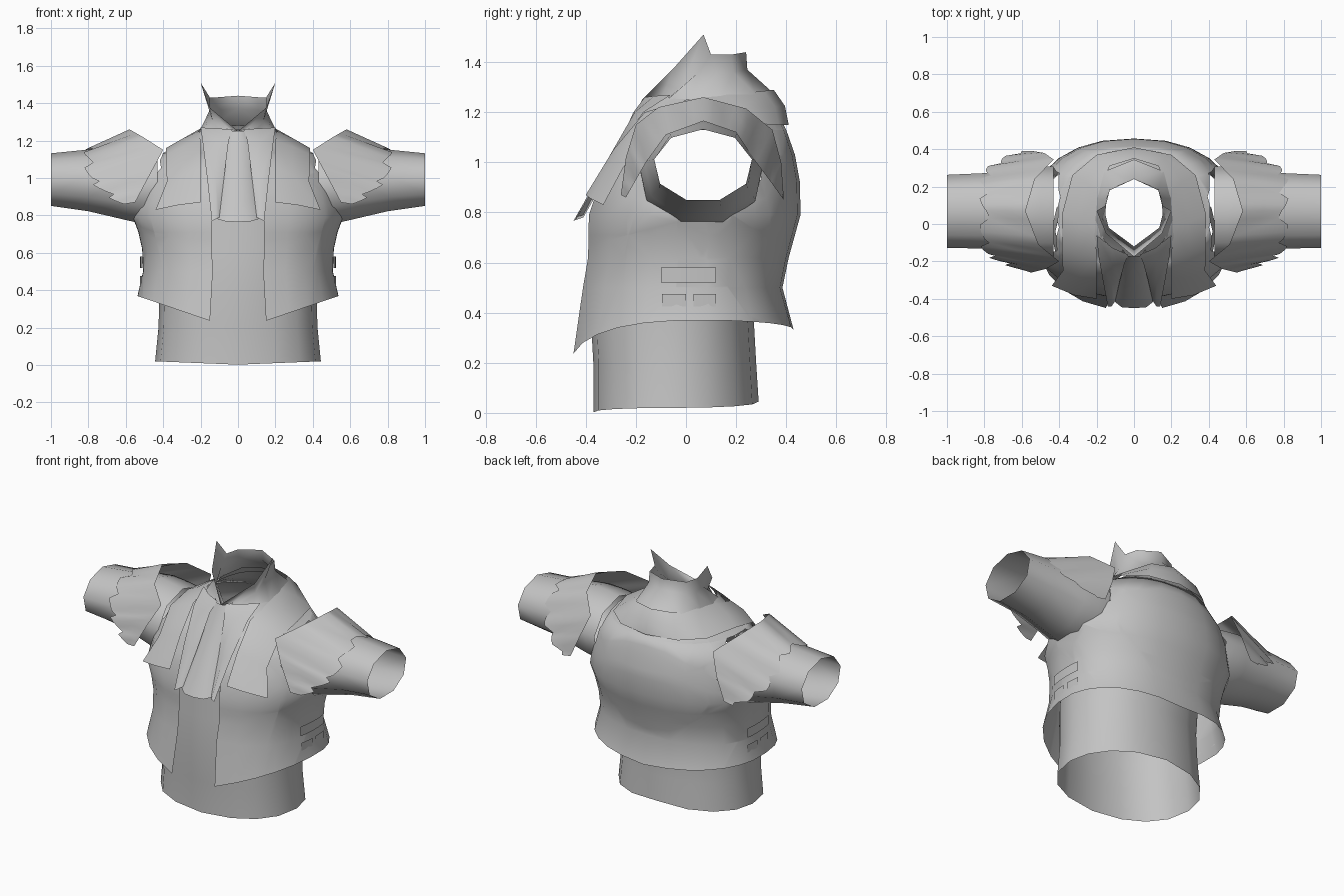
import bpy
import bmesh
from math import sin, cos, asin, pi
from mathutils import Vector

default_cube = bpy.data.objects.get("Cube")
if default_cube:
    bpy.data.objects.remove(default_cube, do_unlink=True)

# One plain cloth colour
cloth = bpy.data.materials.new("grey_cloth")
cloth.use_nodes = True
GREY = (0.55, 0.55, 0.55, 1)
cloth.diffuse_color = GREY
cloth.node_tree.nodes["Principled BSDF"].inputs["Base Color"].default_value = GREY

BODY_CENTRE = Vector((0, 0.05, 0.8))
ARM_CENTRE = Vector((0.7, 0.07, 0.9))
SIDES = 9
TURNS = [pi / 2 + 2 * pi * i / SIDES for i in range(SIDES)]


def cut_armhole(bm):
    """Slice the flank along a many-sided outline and remove the inside."""
    middle = Vector((0.5, 0.065, 0.965))
    planes = []
    for t in TURNS:
        point = middle + Vector((0, 0.225 * cos(t), 0.165 * sin(t)))
        normal = Vector((0, cos(t) / 0.225, sin(t) / 0.165)).normalized()
        planes.append((point, normal))
    for point, normal in planes:
        bmesh.ops.bisect_plane(bm, geom=bm.verts[:] + bm.edges[:] + bm.faces[:],
                               plane_co=point, plane_no=normal)
    inside = []
    for face in bm.faces:
        centre = face.calc_center_median()
        if centre.x > 0.3 and all((centre - p).dot(n) < 0 for p, n in planes):
            inside.append(face)
    bmesh.ops.delete(bm, geom=inside, context='FACES')


def loft(name, rows, centre=BODY_CENTRE, closed=False, armhole=False):
    """Skin equal rows of points, face outward from centre, mirror across x."""
    bm = bmesh.new()
    grid = [[bm.verts.new(point) for point in row] for row in rows]
    for lower, upper in zip(grid, grid[1:]):
        count = len(lower)
        for i in range(count if closed else count - 1):
            j = (i + 1) % count
            bm.faces.new((lower[i], lower[j], upper[j], upper[i]))
    bm.normal_update()
    facing = sum(f.normal.dot(f.calc_center_median() - centre) for f in bm.faces)
    if facing < 0:
        bmesh.ops.reverse_faces(bm, faces=bm.faces[:])
    if armhole:
        cut_armhole(bm)
    mesh = bpy.data.meshes.new(name)
    bm.to_mesh(mesh)
    bm.free()
    mesh.materials.append(cloth)
    for polygon in mesh.polygons:
        polygon.use_smooth = True
    obj = bpy.data.objects.new(name, mesh)
    bpy.context.collection.objects.link(obj)
    mirror = obj.modifiers.new("mirror", 'MIRROR')
    mirror.merge_threshold = 0.002


def body_row(z_front, z_side, z_back, opening, y_front, width, y_back, y_mid, steps):
    """Half of a rounded cross-section, from the front opening to the back."""
    power = 0.85
    start = asin((opening / width) ** (1 / power))
    row = []
    for i in range(steps + 1):
        angle = start + (pi - start) * i / steps
        side = abs(sin(angle)) ** power
        front = angle < pi / 2
        depth = abs(cos(angle)) ** (power if front else 1)
        y_end = y_front if front else y_back
        z_end = z_front if front else z_back
        row.append((0 if i == steps else width * side,
                    y_mid + (y_end - y_mid) * depth,
                    z_end + (z_side - z_end) * side))
    row[0] = (opening, row[0][1], row[0][2])
    return row


def refine(points):
    """Insert a midpoint between neighbouring points."""
    result = []
    for a, b in zip(points, points[1:]):
        result += [Vector(a), (Vector(a) + Vector(b)) / 2]
    return result + [Vector(points[-1])]


# Shirt: a tube up to the chest, its hem a little higher at the back
shirt_levels = [
    (0.2, -0.37, 0.425, 0.28), (0.38, -0.38, 0.42, 0.27),
    (0.6, -0.365, 0.42, 0.3), (0.79, -0.35, 0.42, 0.34)]
shirt_rows = [body_row(0.002, 0.02, 0.045, 0, -0.37, 0.443, 0.29, -0.04, 8)]
for z, y_front, width, y_back in shirt_levels:
    shirt_rows.append(body_row(z, z, z, 0, y_front, width, y_back, -0.04, 8))
loft("shirt", shirt_rows)

# Vest: open at the front, flared hem, armholes, narrow over the shoulders
vest_levels = [
    (0.5, 0.135, -0.42, 0.51, 0.385), (0.62, 0.14, -0.4, 0.515, 0.41),
    (0.71, 0.14, -0.397, 0.535, 0.435), (0.79, 0.14, -0.395, 0.565, 0.457),
    (0.92, 0.13, -0.35, 0.54, 0.455), (1.03, 0.13, -0.29, 0.5, 0.435),
    (1.13, 0.13, -0.23, 0.41, 0.4), (1.19, 0.12, -0.19, 0.29, 0.37),
    (1.26, 0.1, -0.16, 0.19, 0.32)]
vest_rows = [body_row(0.185, 0.37, 0.33, 0.15, -0.46, 0.54, 0.43, 0.05, 12)]
for z, opening, y_front, width, y_back in vest_levels:
    vest_rows.append(body_row(z, z, z, opening, y_front, width, y_back, 0.05, 12))
loft("vest", vest_rows, armhole=True)

# Sleeves: tapering tubes, open at the cuff
sleeve_levels = [
    (0.43, 0.06, 0.945, 0.25, 0.2), (0.5, 0.06, 0.95, 0.25, 0.21),
    (0.6, 0.065, 0.968, 0.235, 0.205), (0.8, 0.07, 0.982, 0.205, 0.17),
    (1, 0.068, 0.987, 0.198, 0.145)]
sleeve_rows = []
for x, y_mid, z_mid, y_radius, z_radius in sleeve_levels:
    sleeve_rows.append([(x, y_mid + y_radius * cos(t), z_mid + z_radius * sin(t))
                        for t in TURNS])
loft("sleeves", sleeve_rows, ARM_CENTRE, closed=True)

# Shoulder caps: raised inner edge, ragged outer edge
cap_inner = [
    (0.55, -0.26, 0.87), (0.47, -0.24, 1.02), (0.4, -0.2, 1.15),
    (0.51, -0.11, 1.22), (0.58, 0.07, 1.26), (0.53, 0.24, 1.215),
    (0.43, 0.345, 1.13), (0.48, 0.38, 1.0), (0.54, 0.39, 0.86)]
cap_outer = [
    (0.61, -0.24, 0.86), (0.71, -0.2, 0.93), (0.78, -0.16, 1.0),
    (0.8, -0.08, 1.11), (0.79, 0.07, 1.165), (0.8, 0.2, 1.12),
    (0.79, 0.28, 1.0), (0.71, 0.34, 0.92), (0.6, 0.39, 0.85)]
inner = refine(refine(cap_inner))
outer = refine(refine(cap_outer))
ragged = (0, 0.02, 0.03, -0.02)
for i, point in enumerate(outer):
    point.x += ragged[i % len(ragged)]
middle = [a.lerp(b, 0.5) for a, b in zip(inner, outer)]
loft("shoulder_caps", [inner, middle, outer], ARM_CENTRE)

# Upright collar: raised points, pinched waist and a V at the throat
collar_top = [
    (0, 0.24, 1.44), (0.13, 0.18, 1.43), (0.15, 0.1, 1.43),
    (0.2, 0.07, 1.51), (0.15, -0.05, 1.375), (0, -0.175, 1.25)]
collar_waist = [
    (0, 0.245, 1.37), (0.13, 0.19, 1.36), (0.155, 0.12, 1.35),
    (0.153, 0.05, 1.36), (0.135, -0.02, 1.3), (0, -0.12, 1.2)]
collar_base = [
    (0, 0.345, 1.28), (0.16, 0.28, 1.27), (0.2, 0.14, 1.26),
    (0.21, 0.02, 1.24), (0.19, -0.13, 1.2), (0, -0.2, 1.15)]
loft("collar", [collar_top, collar_waist, collar_base])

# Broad folded collar running from the nape down into the lapels
lapel_inner = [
    (0, 0.35, 1.29), (0.13, 0.31, 1.285), (0.19, 0.16, 1.27),
    (0.21, 0, 1.25), (0.2, -0.165, 1.2), (0.2, -0.29, 1.05), (0.2, -0.4, 0.87)]
lapel_outer = [
    (0, 0.41, 1.15), (0.2, 0.37, 1.15), (0.33, 0.26, 1.155),
    (0.385, 0.05, 1.16), (0.385, -0.13, 1.125), (0.38, -0.25, 0.98), (0.44, -0.33, 0.83)]
lapel_middle = []
for a, b in zip(lapel_inner, lapel_outer):
    point = Vector(a).lerp(Vector(b), 0.5)
    lapel_middle.append(point + Vector((0, 0.015 if point.y > 0.1 else -0.015, 0.005)))
loft("lapels", [lapel_inner, lapel_middle, lapel_outer])

# Neckcloth: a hanging centre panel with a rounded front
neckcloth_levels = [
    (1.25, 0.06, -0.175), (1.15, 0.085, -0.225), (1.0, 0.085, -0.315),
    (0.87, 0.095, -0.39), (0.765, 0.11, -0.45)]
neckcloth_rows = []
for z, width, y in neckcloth_levels:
    neckcloth_rows.append([(0, y, z), (width * 0.6, y + 0.005, z + 0.003),
                           (width, y + 0.04, z + 0.015)])
loft("neckcloth", neckcloth_rows)

# Narrow folds that wrap from the collar and hang beside the neckcloth
fold_outer = [(0.2, -0.06, 1.27), (0.19, -0.17, 1.2), (0.165, -0.31, 1.0), (0.14, -0.44, 0.77)]
fold_inner = [(0.03, -0.165, 1.26), (0.05, -0.21, 1.2), (0.075, -0.3, 1.0), (0.1, -0.41, 0.79)]
fold_ridge = [Vector(a).lerp(Vector(b), 0.5) + Vector((0, -0.015, 0))
              for a, b in zip(fold_outer, fold_inner)]
loft("neckcloth_folds", [fold_outer, fold_ridge, fold_inner])


# Side straps: thin strips wrapped over the flanks, the lower one split
def strap(name, y_start, y_end, z_low, z_high):
    rows = []
    for z in (z_low, z_high):
        row = []
        for i in range(5):
            y = y_start + (y_end - y_start) * i / 4
            row.append((0.525 - 0.8 * (y - 0.03) ** 2, y, z))
        rows.append(row)
    loft(name, rows)


strap("upper_side_strap", -0.1, 0.12, 0.52, 0.58)
strap("lower_front_strap", -0.095, 0, 0.425, 0.475)
strap("lower_back_strap", 0.03, 0.12, 0.425, 0.475)
